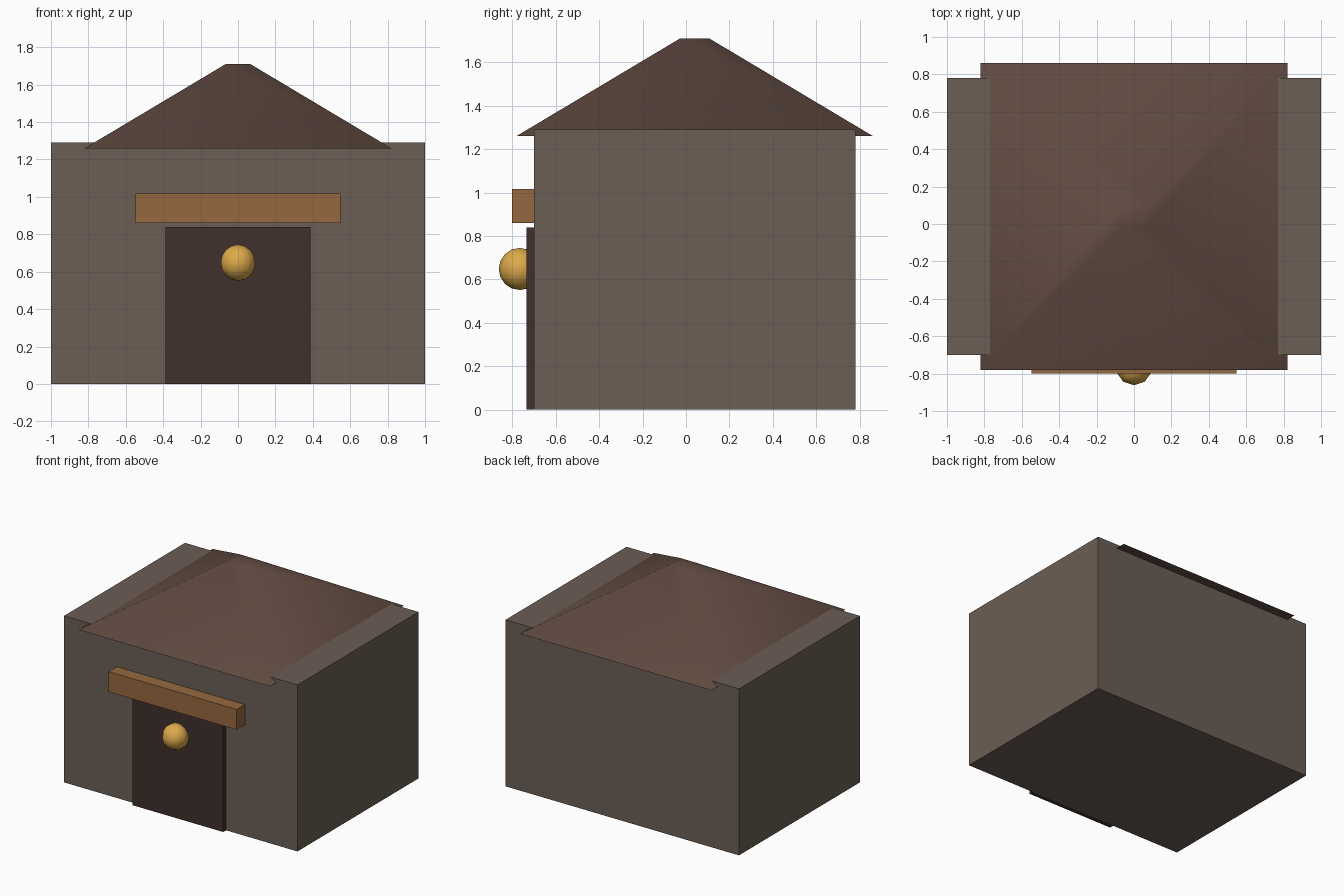
import bpy, math

if "Cube" in bpy.data.objects:
    bpy.data.objects.remove(bpy.data.objects["Cube"])


def colour(obj, name, rgb):
    mat = bpy.data.materials.new(name)
    mat.diffuse_color = (*rgb, 1)
    mat.use_nodes = True
    mat.node_tree.nodes["Principled BSDF"].inputs["Base Color"].default_value = mat.diffuse_color
    obj.data.materials.append(mat)


def box(name, x, y, z, mat, rgb):
    """Box symmetric about x = 0, with y and z given as (min, max)."""
    bpy.ops.mesh.primitive_cube_add(size=1, location=(0, sum(y) / 2, sum(z) / 2))
    o = bpy.context.object
    o.name = name
    o.scale = (2 * x, y[1] - y[0], z[1] - z[0])
    bpy.ops.object.transform_apply(location=False, rotation=False, scale=True)
    colour(o, mat, rgb)
    return o


# Walls, door panel and the beam over the door
box("walls", 1.0, (-0.70, 0.78), (0, 1.29), "stone", (0.147, 0.112, 0.09))
box("door", 0.388, (-0.735, -0.665), (0, 0.84), "dark_wood", (0.05, 0.03, 0.025))
box("door_lintel", 0.548, (-0.80, -0.64), (0.86, 1.017), "wood", (0.30, 0.14, 0.05))

# Hipped roof with a small flat top
r2 = math.sqrt(2)
bpy.ops.mesh.primitive_cone_add(vertices=4, radius1=0.82 * r2, radius2=0.066 * r2,
                                depth=0.45, location=(0, 0.04, 1.485),
                                rotation=(0, 0, math.pi / 4))
roof = bpy.context.object
roof.name = "roof"
bpy.ops.object.transform_apply(location=False, rotation=True, scale=False)
bpy.ops.object.shade_smooth_by_angle(angle=math.radians(50))
colour(roof, "roof_tile", (0.12, 0.07, 0.053))

# Round lamp on the door
bpy.ops.mesh.primitive_uv_sphere_add(segments=10, ring_count=8, radius=0.097,
                                     location=(0, -0.765, 0.648))
lamp = bpy.context.object
lamp.name = "door_lamp"
bpy.ops.object.shade_smooth()
colour(lamp, "brass", (0.72, 0.40, 0.07))
